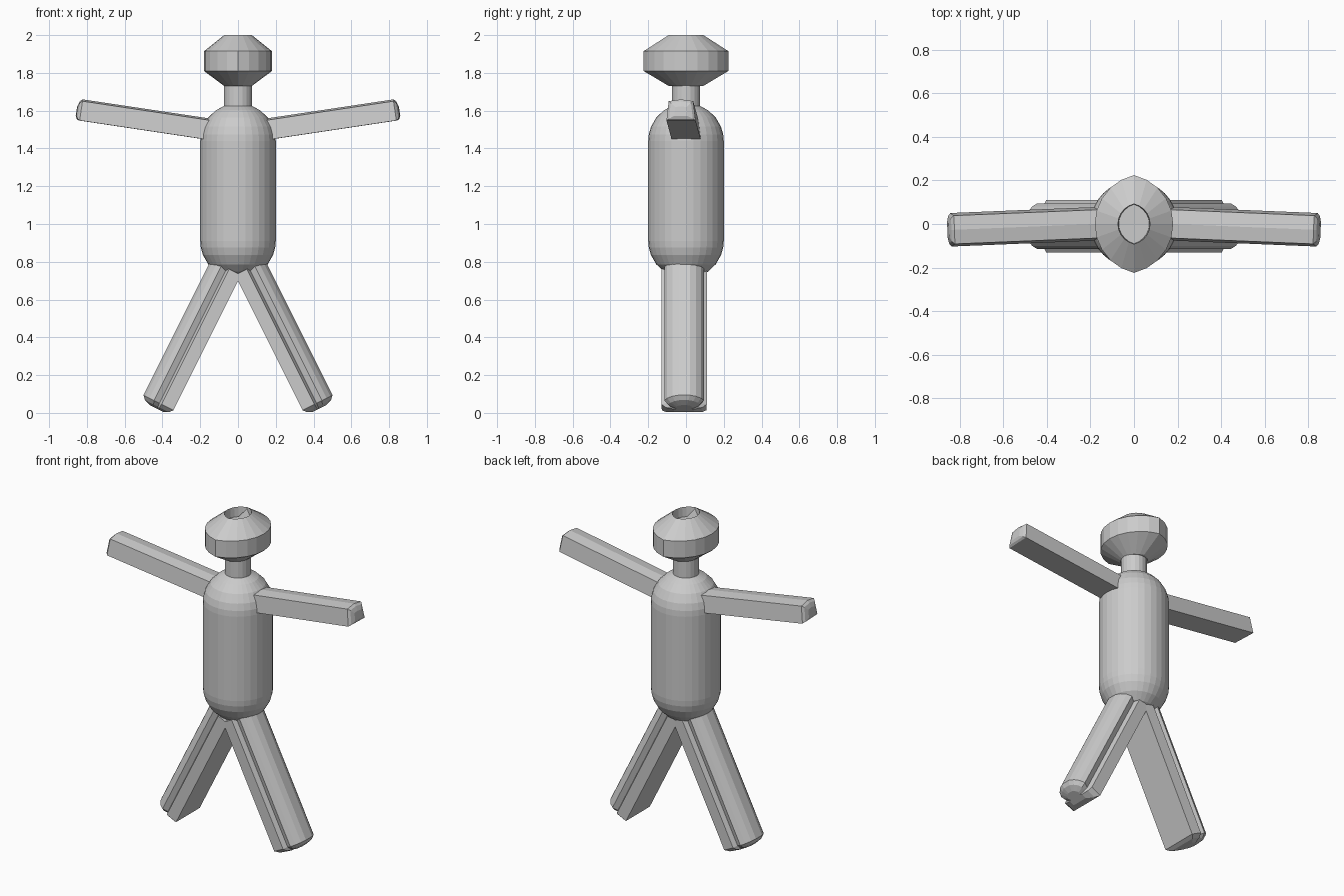
import bpy, bmesh, math
from mathutils import Vector

if "Cube" in bpy.data.objects:
    bpy.data.objects.remove(bpy.data.objects["Cube"])

grey = bpy.data.materials.new("plain grey")
grey.diffuse_color = (0.6, 0.6, 0.6, 1)
grey.use_nodes = True
grey.node_tree.nodes["Principled BSDF"].inputs["Base Color"].default_value = grey.diffuse_color


def loft(name, rings, cap_start=True, cap_end=True):
    """Skin a list of matching closed rings into one object."""
    bm = bmesh.new()
    loops = [[bm.verts.new(p) for p in ring] for ring in rings]
    n = len(loops[0])
    for a, b in zip(loops, loops[1:]):
        for i in range(n):
            j = (i + 1) % n
            bm.faces.new((a[i], a[j], b[j], b[i]))
    if cap_start:
        bm.faces.new(loops[0][::-1])
    if cap_end:
        bm.faces.new(loops[-1])
    bmesh.ops.recalc_face_normals(bm, faces=bm.faces)
    me = bpy.data.meshes.new(name)
    bm.to_mesh(me)
    bm.free()
    me.materials.append(grey)
    ob = bpy.data.objects.new(name, me)
    bpy.context.collection.objects.link(ob)
    return ob


def circle(r, z, n):
    return [(r * math.cos(2 * math.pi * i / n), r * math.sin(2 * math.pi * i / n), z)
            for i in range(n)]


# Capsule body
quarter = [math.radians(a) for a in (4, 20, 36, 52, 68, 80, 90)]
profile = [(0.2 * math.sin(a), 0.91 - 0.2 * math.cos(a)) for a in quarter]
profile += [(0.2 * math.sin(a), 1.44 + 0.2 * math.cos(a)) for a in reversed(quarter)]
loft("body", [circle(r, z, 32) for r, z in profile])

# Neck
loft("neck", [circle(0.075, 1.58, 20), circle(0.075, 1.75, 20)])

# Head: lens outline made of two arcs that meet in points at front and back
R, OFF, STEPS = 0.23, 0.05, 10
half = math.acos(OFF / R)
arc = [(R * math.cos(a) - OFF, R * math.sin(a))
       for a in (half * (2 * i / STEPS - 1) for i in range(STEPS))]
lens = arc + [(-x, -y) for x, y in arc]


def lens_ring(s, z):
    return [(x * s, y * s, z) for x, y in lens]


loft("head", [lens_ring(s, z) for s, z in
              ((0.4, 1.73), (1, 1.81), (1, 1.915), (0.41, 2.0), (0.39, 1.94))])

# Ridged floor of the opening in the head
loft("crown_ridge", [[(x * 0.4, y * 0.4, 1.99 - abs(x) * 0.5) for x, y in lens],
                     lens_ring(0.4, 1.93)])


def limb(name, section, start, end, up, side, stations):
    """Sweep a (side, up) section along a line; stations are (distance, scale, centre)."""
    start, end, up, side = map(Vector, (start, end, up, side))
    along = (end - start).normalized()
    up, side = up.normalized(), side.normalized()
    length = (end - start).length
    rings = []
    for d, s, c in stations:
        o = start + along * (length + d if d is not None else 0)
        rings.append([o + side * (v * s) + up * (c + (u - c) * s) for v, u in section])
    return loft(name, rings)


# Arm section: flat underside, tapered sides, slightly crowned top
arm_section = [(-0.077, 0), (0.077, 0), (0.065, 0.103), (0, 0.113), (-0.065, 0.103)]
# Leg section: flat inner face, groove on each side, rounded outer face
leg_half = [(0.118, 0), (0.12, 0.07), (0.092, 0.083), (0.105, 0.115),
            (0.09, 0.142), (0.062, 0.165), (0.03, 0.178)]
leg_section = leg_half + [(-v, u) for v, u in reversed(leg_half)]

for sx, tag in ((-1, "left"), (1, "right")):
    limb("arm_" + tag, arm_section,
         (sx * 0.10, 0.004, 1.437), (sx * 0.853, -0.027, 1.55),
         (-sx * 0.148, 0, 0.989), (sx * 0.04, 1, 0),
         [(None, 1, 0), (-0.012, 1, 0), (0, 0.82, 0.04), (0.008, 0.45, 0.04)])
    # Leg slopes outward at two units down for one unit across
    a, p = Vector((sx * 0.447, 0, -0.894)), Vector((sx * 0.894, 0, 0.447))
    base = p * 0.312 + Vector((0, -0.01, 0))
    limb("leg_" + tag, leg_section, base - a * 0.66, base + a * 0.14, p, (0, 1, 0),
         [(None, 1, 0), (0, 1, 0), (0.02, 0.8, 0.08), (0.032, 0.45, 0.08)])
